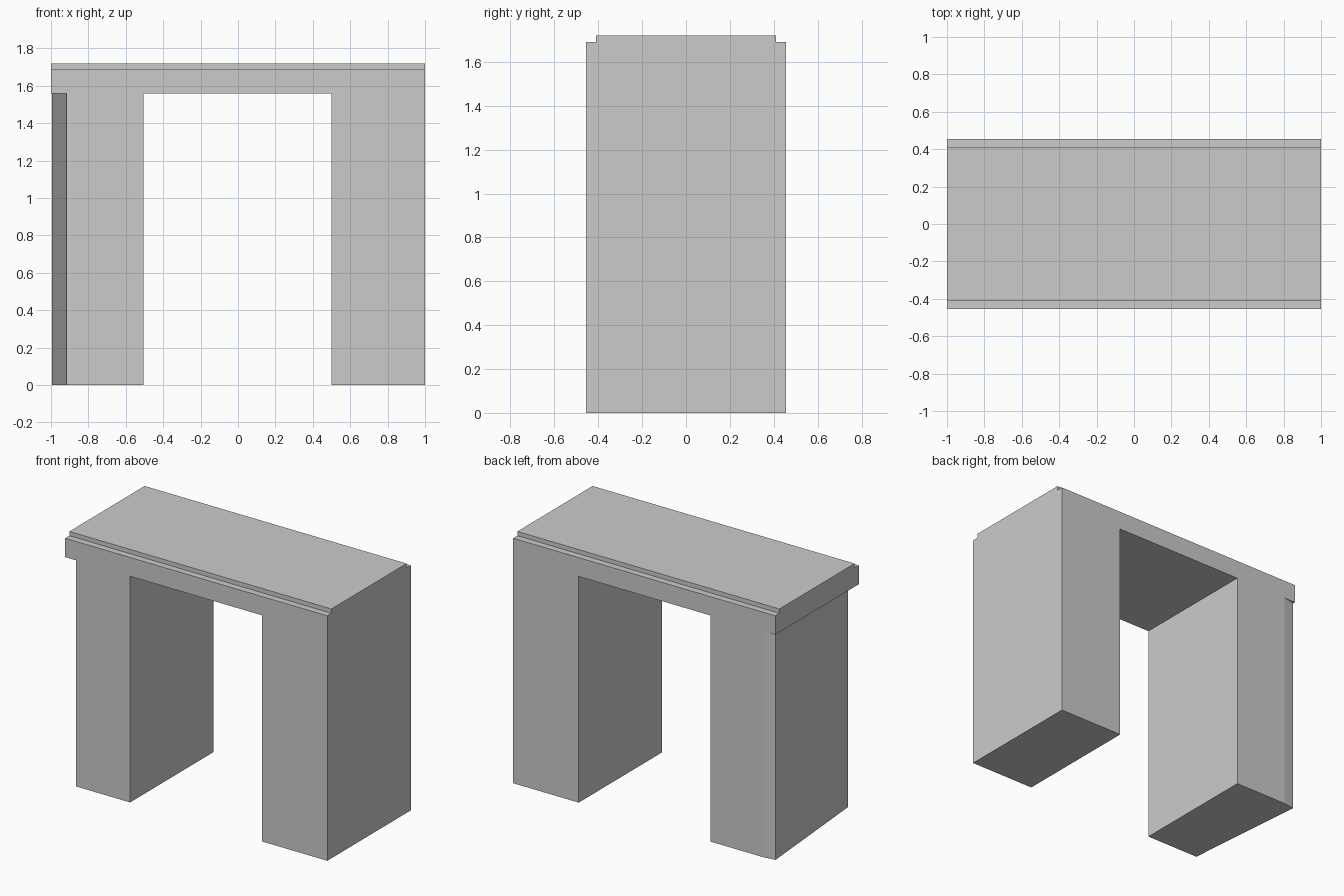
import bpy, bmesh
from mathutils import Vector

if "Cube" in bpy.data.objects:
    bpy.data.objects.remove(bpy.data.objects["Cube"])


def prism(name, outline, offset):
    """Extrude a closed planar outline of 3D points along an offset."""
    bm = bmesh.new()
    face = bm.faces.new([bm.verts.new(p) for p in outline])
    res = bmesh.ops.extrude_face_region(bm, geom=[face], use_keep_orig=True)
    verts = [g for g in res["geom"] if isinstance(g, bmesh.types.BMVert)]
    bmesh.ops.translate(bm, verts=verts, vec=Vector(offset))
    bmesh.ops.recalc_face_normals(bm, faces=bm.faces)
    mesh = bpy.data.meshes.new(name)
    bm.to_mesh(mesh)
    bm.free()
    obj = bpy.data.objects.new(name, mesh)
    bpy.context.collection.objects.link(obj)
    return obj


def leg(name, plan):
    return prism(name, [(x, y, 0) for x, y in plan], (0, 0, LEG_H))


LEG_H, STEP_Z, TOP_Z = 1.56, 1.69, 1.72
D, D_TOP = 0.455, 0.41

# Lintel with a small step along its front and back edges
profile = [(-D, LEG_H), (D, LEG_H), (D, STEP_Z), (D_TOP, STEP_Z),
           (D_TOP, TOP_Z), (-D_TOP, TOP_Z), (-D_TOP, STEP_Z), (-D, STEP_Z)]
prism("lintel", [(-1, y, z) for y, z in profile], (2, 0, 0))

# Plain right leg, flush with the lintel
leg("right_leg", [(0.5, -D), (1, -D), (1, D), (0.5, D)])

# Left leg, with a slanted outer face and a slightly eased back corner
leg("left_leg", [(-0.505, -D), (-0.505, D), (-0.91, D),
                 (-0.994, 0.442), (-0.917, -D)])
